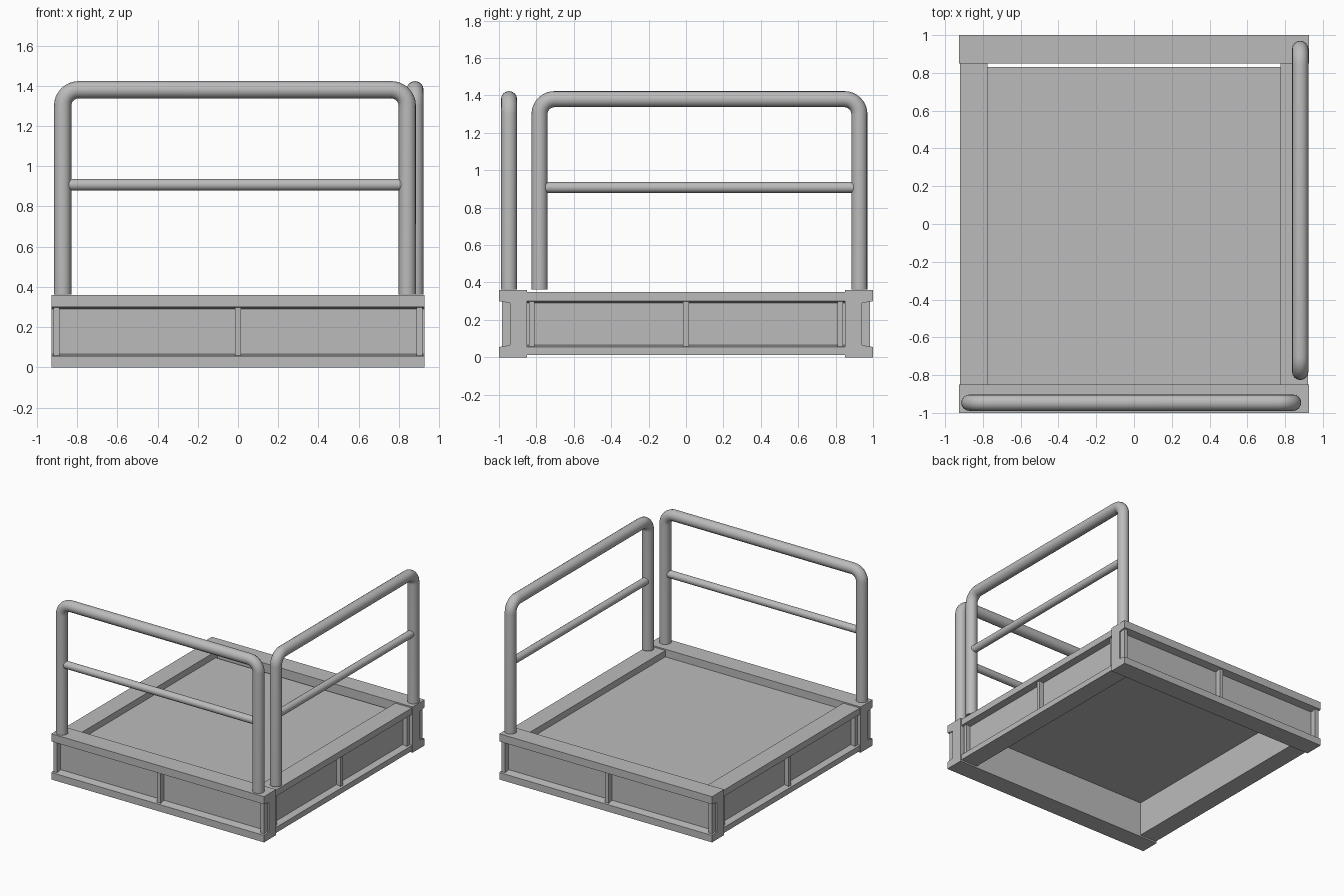
import bpy, bmesh, math
from mathutils import Vector, Matrix

cube = bpy.data.objects.get("Cube")
if cube:
    bpy.data.objects.remove(cube, do_unlink=True)

steel = bpy.data.materials.new("grey steel")
steel.use_nodes = True
GREY = (0.5, 0.5, 0.5, 1)
steel.diffuse_color = GREY
steel.node_tree.nodes["Principled BSDF"].inputs["Base Color"].default_value = GREY


def add_object(name, bm):
    bmesh.ops.recalc_face_normals(bm, faces=bm.faces)
    mesh = bpy.data.meshes.new(name)
    bm.to_mesh(mesh)
    bm.free()
    mesh.materials.append(steel)
    ob = bpy.data.objects.new(name, mesh)
    bpy.context.collection.objects.link(ob)
    return ob


def box(bm, lo, hi):
    lo, hi = Vector(lo), Vector(hi)
    size = hi - lo
    bmesh.ops.create_cube(bm, size=1, matrix=Matrix.Translation((lo + hi) / 2)
                          @ Matrix.Diagonal((size.x, size.y, size.z, 1)))


def beam(name, half, outer, inner, bottom, top, recess, turn):
    """Channel with tapered flanges and three stiffeners, facing -y, then turned about z."""
    bm = bmesh.new()
    low, high, web = 0.055, 0.3, -outer + recess
    profile = [(-outer, bottom), (-outer, low), (web, low + 0.01), (web, high - 0.01),
               (-outer, high), (-outer, top), (-inner, top), (-inner, bottom)]
    face = bm.faces.new([bm.verts.new((-half, y, z)) for y, z in profile])
    side = bmesh.ops.extrude_face_region(bm, geom=[face])
    verts = [v for v in side["geom"] if isinstance(v, bmesh.types.BMVert)]
    bmesh.ops.translate(bm, verts=verts, vec=(2 * half, 0, 0))
    # stiffener ribs between the flanges
    rib = 0.015
    for x in (rib - half + 0.01, 0, half - rib - 0.01):
        box(bm, (x - rib, -outer + 0.015, low), (x + rib, web + 0.01, high))
    bmesh.ops.rotate(bm, verts=bm.verts, matrix=Matrix.Rotation(math.radians(turn), 3, "Z"))
    add_object(name, bm)


def tube(name, points, radius):
    curve = bpy.data.curves.new(name, "CURVE")
    curve.dimensions = "3D"
    curve.bevel_depth = radius
    curve.bevel_resolution = 6
    curve.use_fill_caps = True
    spline = curve.splines.new("POLY")
    spline.points.add(len(points) - 1)
    for p, co in zip(spline.points, points):
        p.co = (*co, 1)
    helper = bpy.data.objects.new(name + "_path", curve)
    bpy.context.collection.objects.link(helper)
    mesh = bpy.data.meshes.new_from_object(
        helper.evaluated_get(bpy.context.evaluated_depsgraph_get()))
    bpy.data.objects.remove(helper, do_unlink=True)
    mesh.materials.clear()
    mesh.materials.append(steel)
    ob = bpy.data.objects.new(name, mesh)
    bpy.context.collection.objects.link(ob)
    bpy.ops.object.select_all(action="DESELECT")
    ob.select_set(True)
    bpy.context.view_layer.objects.active = ob
    bpy.ops.object.shade_smooth_by_angle(angle=math.radians(40))


def railing(name, start, end, place):
    """Bent hoop with a thinner middle rail; place maps (along, z) to a point."""
    foot, top, bend = 0.362, 1.38, 0.08
    path = [(start, foot)]
    for i in range(9):
        a = math.pi - i * math.pi / 16
        path.append((start + bend + bend * math.cos(a), top - bend + bend * math.sin(a)))
    path += [(start + end - s, z) for s, z in reversed(path)]
    tube(name + "_hoop", [place(s, z) for s, z in path], 0.043)
    tube(name + "_middle_rail", [place(start + 0.02, 0.908), place(end - 0.02, 0.908)], 0.029)


# base frame
beam("front_beam", 0.927, 1.0, 0.85, 0, 0.36, 0.06, 0)
beam("back_beam", 0.927, 1.0, 0.85, 0, 0.36, 0.06, 180)
beam("left_beam", 0.85, 0.92, 0.775, 0.012, 0.35, 0.05, 90)
beam("right_beam", 0.85, 0.92, 0.775, 0.012, 0.35, 0.05, -90)

# sunken deck with a narrow slot at the back
bm = bmesh.new()
box(bm, (-0.776, -0.852, 0.28), (0.776, 0.83, 0.3))
add_object("deck", bm)

# guard rails
railing("front_railing", -0.872, 0.842, lambda s, z: (s, -0.946, z))
railing("left_railing", -0.783, 0.927, lambda s, z: (0.88, s, z))
